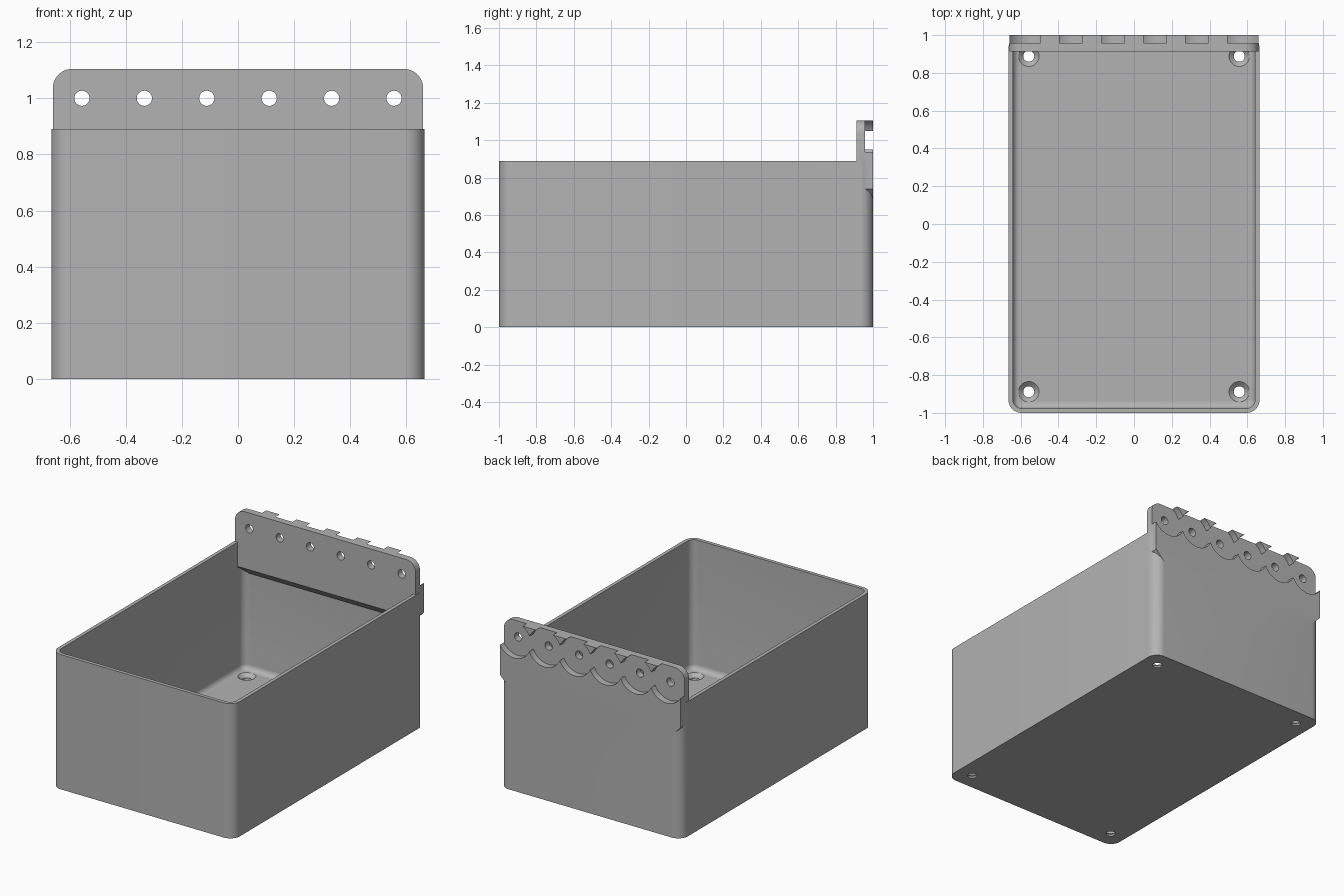
import bpy
import bmesh
import math
from mathutils import Vector

cube = bpy.data.objects.get("Cube")
if cube:
    bpy.data.objects.remove(cube)

HALF_X, HALF_Y, HEIGHT = 0.665, 1.0, 0.89
WALL, FLOOR, CORNER, FILLET = 0.024, 0.035, 0.07, 0.035
PLATE_X, PLATE_FRONT, PLATE_TOP = 0.66, 0.912, 1.105
HOLE_Z, PITCH, POCKET_Y = 1.0, 0.2225, 0.957

grey = bpy.data.materials.new("plain grey")
grey.use_nodes = True
colour = (0.45, 0.45, 0.45, 1)
grey.diffuse_color = colour
grey.node_tree.nodes["Principled BSDF"].inputs["Base Color"].default_value = colour


def arc(cx, cy, r, start, end, steps=10):
    angles = [math.radians(start + (end - start) * i / steps) for i in range(steps + 1)]
    return [(cx + r * math.cos(a), cy + r * math.sin(a)) for a in angles]


def circle(cx, cy, r, sides=40):
    return arc(cx, cy, r, 0, 360, sides)[:-1]


def rounded_rect(hx, hy, r):
    points = []
    for sx, sy, start in ((1, 1, 0), (-1, 1, 90), (-1, -1, 180), (1, -1, 270)):
        points += arc(sx * (hx - r), sy * (hy - r), r, start, start + 90)
    return points


def loft(name, rings):
    """Closed solid through matching rings of 3D points."""
    bm = bmesh.new()
    loops = [[bm.verts.new(p) for p in ring] for ring in rings]
    for low, high in zip(loops, loops[1:]):
        for i in range(len(low)):
            j = (i + 1) % len(low)
            bm.faces.new((low[i], low[j], high[j], high[i]))
    bm.faces.new(loops[0][::-1])
    bm.faces.new(loops[-1])
    bmesh.ops.recalc_face_normals(bm, faces=bm.faces)
    mesh = bpy.data.meshes.new(name)
    bm.to_mesh(mesh)
    bm.free()
    mesh.materials.append(grey)
    obj = bpy.data.objects.new(name, mesh)
    bpy.context.collection.objects.link(obj)
    return obj


def along_z(name, layers):
    return loft(name, [[Vector((x, y, z)) for x, y in pts] for pts, z in layers])


def along_y(name, pts, y0, y1):
    return loft(name, [[Vector((x, y, z)) for x, z in pts] for y in (y0, y1)])


def combine(target, tool, operation="DIFFERENCE"):
    mod = target.modifiers.new("combine", "BOOLEAN")
    mod.operation = operation
    mod.solver = "EXACT"
    mod.object = tool
    bpy.context.view_layer.objects.active = target
    bpy.ops.object.modifier_apply(modifier=mod.name)
    bpy.data.objects.remove(tool)


# Open box with rounded corners and a filleted floor
outline = rounded_rect(HALF_X, HALF_Y, CORNER)
bin_body = along_z("storage_bin", [(outline, 0), (outline, HEIGHT)])
layers = []
for i in range(7):
    a = math.radians(90 * i / 6)
    inset = WALL + FILLET * (1 - math.sin(a))
    ring = rounded_rect(HALF_X - inset, HALF_Y - inset, CORNER - inset)
    layers.append((ring, FLOOR + FILLET * (1 - math.cos(a))))
layers.append((rounded_rect(HALF_X - WALL, HALF_Y - WALL, CORNER - WALL), HEIGHT + 0.1))
combine(bin_body, along_z("cavity", layers))

# Countersunk holes at the floor corners
for sx in (-1, 1):
    for sy in (-1, 1):
        x, y = sx * 0.557, sy * 0.888
        narrow, wide = circle(x, y, 0.029), circle(x, y, 0.054)
        combine(bin_body, along_z("floor_hole", [
            (narrow, -0.05), (narrow, 0.012), (wide, FLOOR), (wide, FLOOR + 0.02)]))

# Mounting plate with rounded top corners and tapered lower ends
r = 0.07
plate_outline = [(-PLATE_X, 0.74), (-0.595, 0.675), (0.595, 0.675), (PLATE_X, 0.74)]
plate_outline += arc(PLATE_X - r, PLATE_TOP - r, r, 0, 90)
plate_outline += arc(r - PLATE_X, PLATE_TOP - r, r, 90, 180)
plate = along_y("mounting_plate", plate_outline, PLATE_FRONT, HALF_Y)

# Sloped underside inside the box
wedge = [(PLATE_FRONT - 0.05, 0.78), (PLATE_FRONT - 0.05, 0.6), (0.985, 0.6), (0.985, 0.657)]
combine(plate, loft("underside", [[Vector((x, y, z)) for y, z in wedge] for x in (-0.64, 0.64)]))
combine(bin_body, plate, "UNION")

# Row of screw holes, each in a round pocket open to the back
for i in range(6):
    x = (i - 2.5) * PITCH
    combine(bin_body, along_y("pocket", circle(x, HOLE_Z, 0.122, 48), POCKET_Y, HALF_Y + 0.1))
    combine(bin_body, along_y("screw_hole", circle(x, HOLE_Z, 0.027, 32), 0.85, 1.05))

bpy.ops.object.select_all(action="DESELECT")
bin_body.select_set(True)
bpy.context.view_layer.objects.active = bin_body
bpy.ops.object.shade_smooth_by_angle(angle=math.radians(30))
